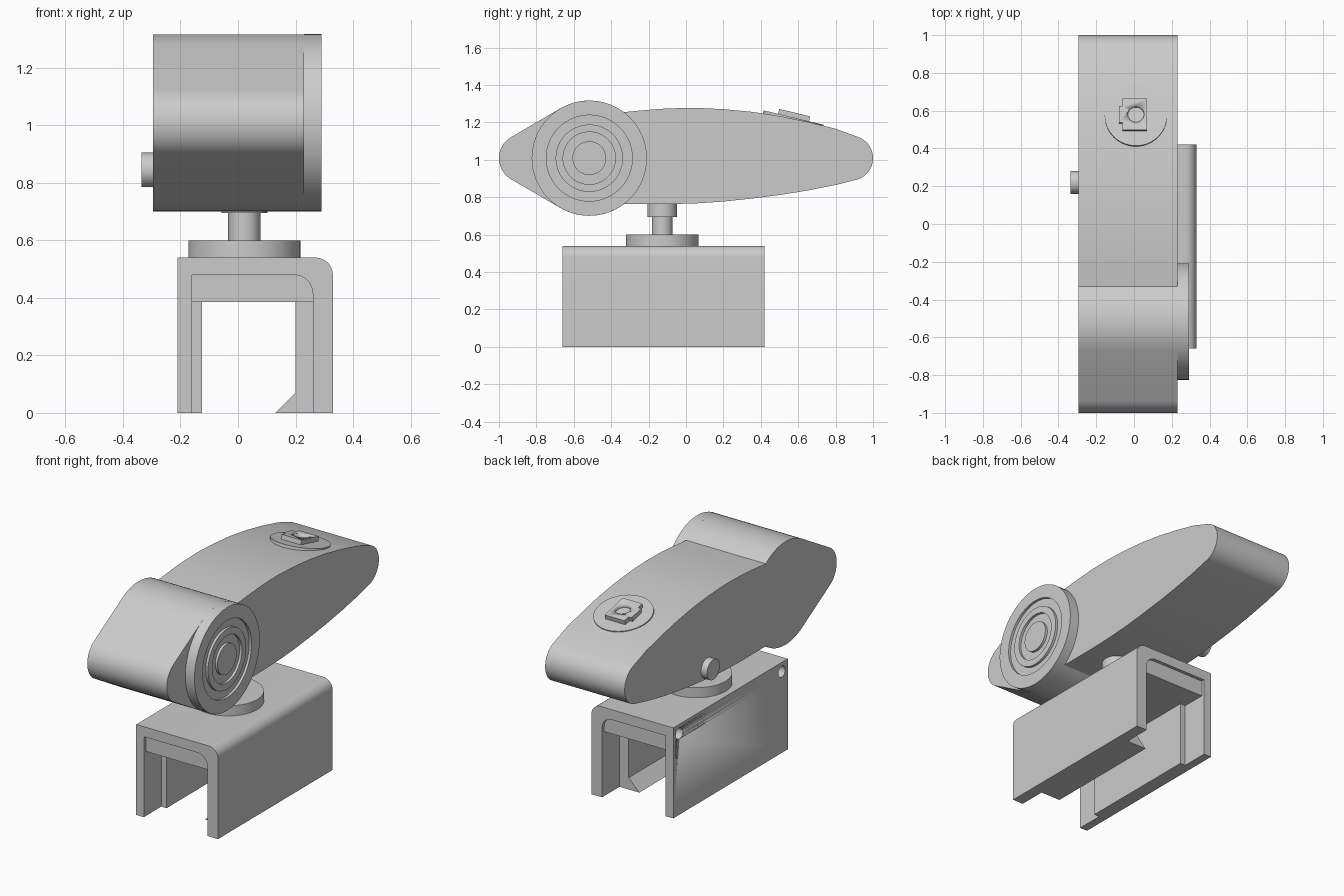
import bpy, bmesh
from math import sin, cos, radians, pi
from mathutils import Matrix, Vector

cube = bpy.data.objects.get("Cube")
if cube:
    bpy.data.objects.remove(cube, do_unlink=True)

COLOUR = (0.6, 0.6, 0.6, 1.0)
grey = bpy.data.materials.new("plain_grey")
grey.use_nodes = True
grey.diffuse_color = COLOUR
grey.node_tree.nodes["Principled BSDF"].inputs["Base Color"].default_value = COLOUR

# Local z axis turned onto the wanted world axis
AXES = {"X": Matrix.Rotation(pi / 2, 4, "Y"), "Z": Matrix.Identity(4)}


def finish(name, bm, smooth=True):
    bmesh.ops.recalc_face_normals(bm, faces=bm.faces)
    mesh = bpy.data.meshes.new(name)
    bm.to_mesh(mesh)
    bm.free()
    obj = bpy.data.objects.new(name, mesh)
    bpy.context.collection.objects.link(obj)
    mesh.materials.append(grey)
    if smooth:
        bpy.ops.object.select_all(action="DESELECT")
        obj.select_set(True)
        bpy.context.view_layer.objects.active = obj
        bpy.ops.object.shade_smooth_by_angle(angle=radians(25))
    return obj


def prism(name, outline, axis, start, end):
    """Extrude a closed 2D outline along a world axis."""
    place = {"X": lambda a, b, h: (h, a, b),
             "Y": lambda a, b, h: (a, h, b),
             "Z": lambda a, b, h: (a, b, h)}[axis]
    bm = bmesh.new()
    face = bm.faces.new([bm.verts.new(place(a, b, start)) for a, b in outline])
    new = bmesh.ops.extrude_face_region(bm, geom=[face])["geom"]
    verts = [v for v in new if isinstance(v, bmesh.types.BMVert)]
    bmesh.ops.translate(bm, verts=verts, vec=Vector(place(0, 0, end - start)))
    return finish(name, bm)


def lathe(name, rings, centre, axis, sides=64):
    """Turn (radius, height) steps around an axis through the centre."""
    bm = bmesh.new()
    loops = []
    for r, h in rings:
        loops.append([bm.verts.new((r * cos(2 * pi * i / sides),
                                    r * sin(2 * pi * i / sides), h))
                      for i in range(sides)])
    for low, high in zip(loops, loops[1:]):
        for i in range(sides):
            j = (i + 1) % sides
            bm.faces.new((low[i], low[j], high[j], high[i]))
    bm.faces.new(loops[0])
    bm.faces.new(loops[-1])
    bm.transform(Matrix.Translation(centre) @ AXES[axis])
    return finish(name, bm)


def rod(name, r, length, centre, axis):
    return lathe(name, [(r, 0), (r, length)], centre, axis)


def arc(cx, cy, r, a0, a1, steps):
    angles = [radians(a0 + (a1 - a0) * i / steps) for i in range(steps + 1)]
    return [(cx + r * cos(a), cy + r * sin(a)) for a in angles]


def cut(obj, cutter):
    mod = obj.modifiers.new("cut", "BOOLEAN")
    mod.operation = "DIFFERENCE"
    mod.solver = "EXACT"
    mod.object = cutter
    cutter.hide_render = True
    cutter.hide_set(True)


# Main body: round head blending to a blunt nose, curved tapering tail
MID = 1.009
HEAD_Y, HEAD_R = -0.517, 0.308
belly = [(-0.1, 0.763), (0.05, 0.767), (0.2, 0.777), (0.35, 0.793),
         (0.5, 0.812), (0.65, 0.836), (0.8, 0.866)]
back = [(0.8, 1.166), (0.65, 1.203), (0.5, 1.234), (0.35, 1.257),
        (0.2, 1.271), (0.05, 1.278), (-0.1, 1.275), (-0.22, 1.266)]
outline = (arc(-0.87, MID, 0.13, 120, 240, 20)
           + arc(HEAD_Y, MID, HEAD_R, 240, 307, 16)
           + belly
           + arc(0.88, MID, 0.12, -73, 70, 22)
           + back
           + arc(HEAD_Y, MID, HEAD_R, 53, 120, 16))
prism("body", outline, "X", -0.295, 0.23)

# Ringed side disc with alternating grooves
rings = [(HEAD_R, 0)]
top, low = 0.06, 0.045
for i, r in enumerate((HEAD_R, 0.23, 0.18, 0.14, 0.09)):
    if i:
        rings.append((r, top if i % 2 else low))
    rings.append((r, low if i % 2 else top))
lathe("ringed_disc", rings, (0.23, HEAD_Y, MID), "X")

# Side knob
rod("side_knob", 0.06, 0.045, (-0.335, 0.22, 0.845), "X")

# Top button: tilted plate and notched block with a round socket
tilt = Matrix.Translation((0.01, 0.575, 1.226)) @ Matrix.Rotation(radians(-13.5), 4, "X")
plate = rod("button_plate", 0.165, 0.03, (0, 0, -0.03), "Z")
block = prism("button_block",
              [(-0.07, -0.085), (0.06, -0.085), (0.06, 0.085), (-0.07, 0.085),
               (-0.07, 0.045), (-0.09, 0.045), (-0.09, -0.045), (-0.07, -0.045)],
              "Z", -0.004, 0.027)
socket = rod("socket_cutter", 0.043, 0.06, (0, 0, 0.005), "Z")
for part in (plate, block, socket):
    part.matrix_world = tilt
cut(block, socket)

# Swivel: base puck, stem and collar
SX, SY = 0.022, -0.127
rod("swivel_puck", 0.195, 0.06, (SX, SY, 0.54), "Z")
rod("swivel_stem", 0.056, 0.12, (SX, SY, 0.59), "Z")
rod("swivel_collar", 0.08, 0.08, (SX, SY, 0.695), "Z")

# Clamp shell: an upside-down channel rounded on one top edge
FRONT, REAR = -0.66, 0.42
inner_corner = arc(0.195, 0.415, 0.065, 0, 90, 8)
shell = prism("clamp_shell",
              [(-0.21, 0), (-0.21, 0.54)] + arc(0.27, 0.48, 0.06, 90, 0, 8)
              + [(0.33, 0), (0.26, 0)] + inner_corner
              + [(-0.16, 0.48), (-0.16, 0)],
              "Y", FRONT, REAR)
for y in (FRONT + 0.057, REAR - 0.057):
    cut(shell, rod("screw_hole_cutter", 0.033, 0.06, (-0.23, y, 0.485), "X"))

# Clamp lining: ceiling pad, side rib, and rib with a wedge catch
prism("clamp_ceiling", [(-0.16, 0.385), (0.26, 0.385)] + inner_corner + [(-0.16, 0.48)],
      "Y", FRONT + 0.02, REAR - 0.02)
ribs = {"right_rib": [(-0.16, 0), (-0.125, 0), (-0.125, 0.385), (-0.16, 0.385)],
        "left_rib": [(0.26, 0), (0.13, 0), (0.2, 0.07), (0.2, 0.385), (0.26, 0.385)]}
for name, shape in ribs.items():
    prism(name, shape, "Y", FRONT + 0.165, REAR - 0.165)
